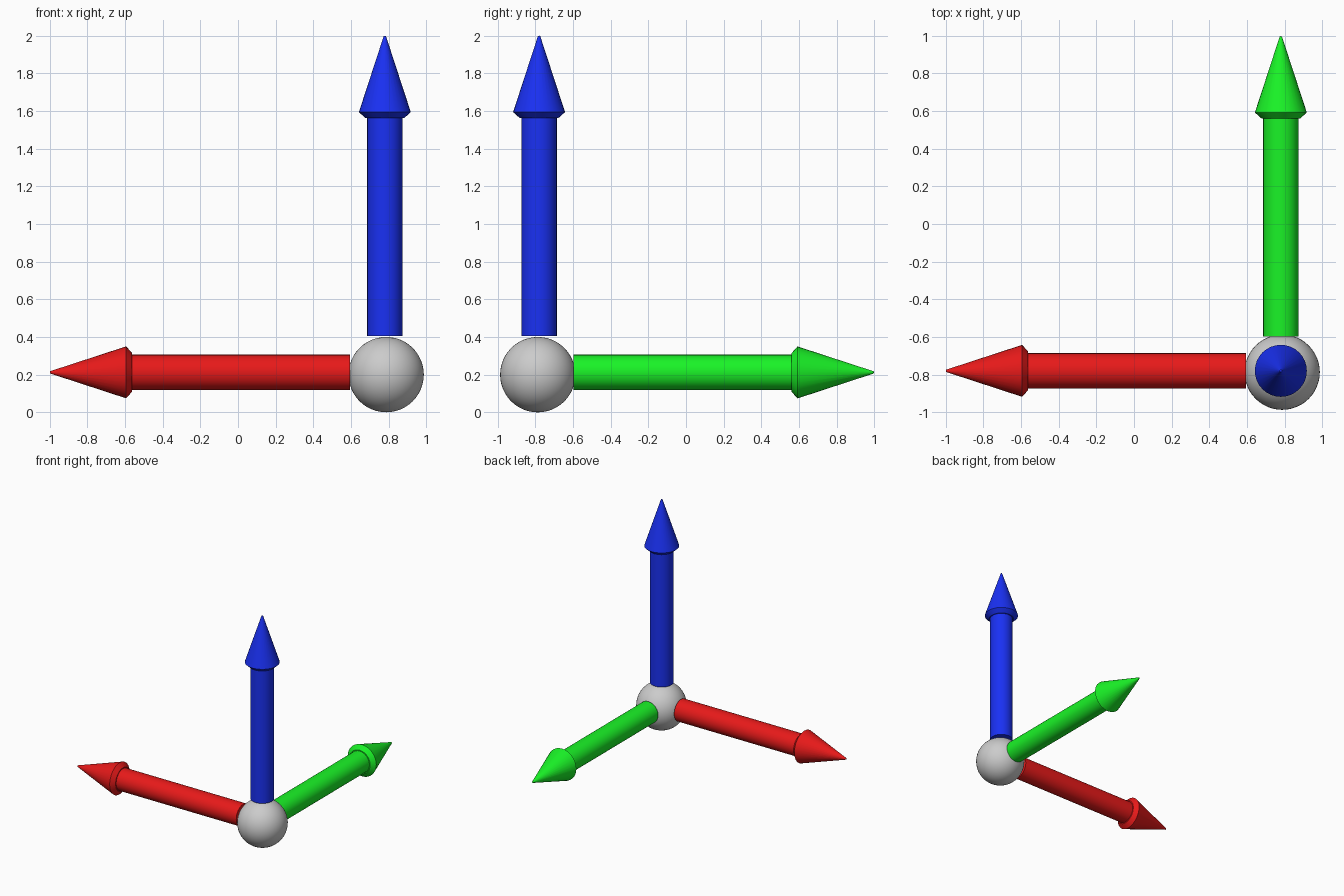
import bpy
import bmesh
from math import tau
from mathutils import Matrix, Vector

if "Cube" in bpy.data.objects:
    bpy.data.objects.remove(bpy.data.objects["Cube"])

SEGMENTS = 32
# Arrow outline as (radius, distance along the arrow)
PROFILE = [(0, 0), (0.094, 0), (0.094, 1.157), (0.102, 1.157),
           (0.138, 1.189), (0.006, 1.593), (0, 1.595)]


def finish(obj, angle):
    bpy.ops.object.select_all(action='DESELECT')
    obj.select_set(True)
    bpy.context.view_layer.objects.active = obj
    bpy.ops.object.shade_smooth_by_angle(angle=angle)


def arrow(name, start, direction, color):
    bm = bmesh.new()
    verts = [bm.verts.new((r, 0, h)) for r, h in PROFILE]
    edges = [bm.edges.new(pair) for pair in zip(verts, verts[1:])]
    bmesh.ops.spin(bm, geom=verts + edges, cent=(0, 0, 0), axis=(0, 0, 1),
                   angle=tau, steps=SEGMENTS, use_merge=True)
    bmesh.ops.remove_doubles(bm, verts=bm.verts, dist=0.0001)
    bmesh.ops.recalc_face_normals(bm, faces=bm.faces)
    turn = Vector((0, 0, 1)).rotation_difference(Vector(direction))
    bm.transform(Matrix.Translation(start) @ turn.to_matrix().to_4x4())
    mesh = bpy.data.meshes.new(name)
    bm.to_mesh(mesh)
    bm.free()
    mat = bpy.data.materials.new(name + "_paint")
    mat.diffuse_color = (*color, 1)
    mat.use_nodes = True
    mat.node_tree.nodes["Principled BSDF"].inputs["Base Color"].default_value = mat.diffuse_color
    mesh.materials.append(mat)
    obj = bpy.data.objects.new(name, mesh)
    bpy.context.collection.objects.link(obj)
    finish(obj, 0.5)


# Grey ball at the origin of the axes
bpy.ops.mesh.primitive_uv_sphere_add(segments=48, ring_count=24, radius=0.2,
                                     location=(0.787, -0.787, 0.2))
ball = bpy.context.object
ball.name = "origin_ball"
finish(ball, 0.6)

# Three axis arrows, each starting at the surface of the ball
arrow("x_arrow", (0.595, -0.78, 0.212), (-1, 0, 0), (0.8, 0.01, 0.01))
arrow("y_arrow", (0.78, -0.597, 0.212), (0, 1, 0), (0.01, 0.9, 0.02))
arrow("z_arrow", (0.78, -0.78, 0.405), (0, 0, 1), (0.01, 0.03, 0.9))
